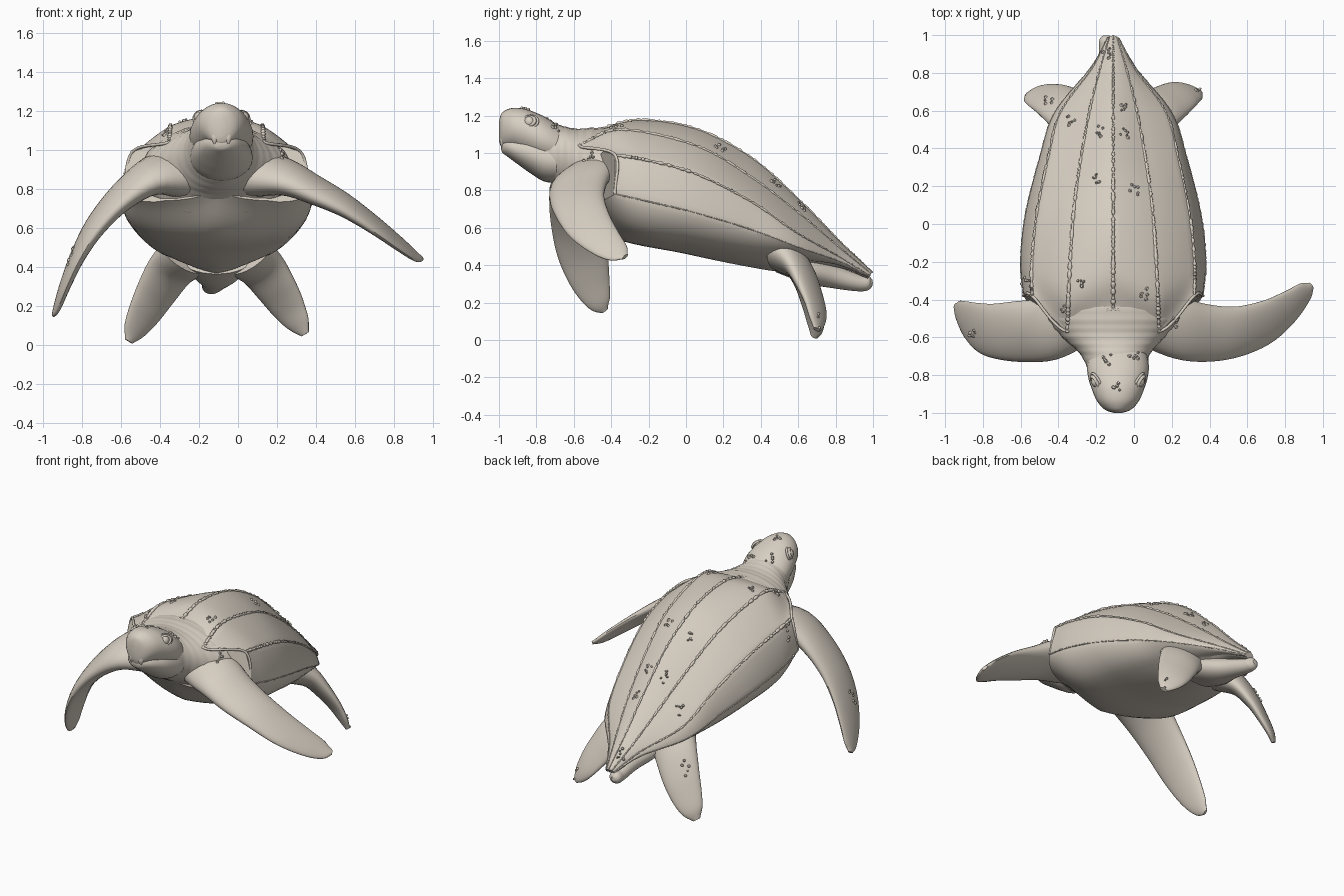
import bpy, bmesh, math, random
from mathutils import Vector
from mathutils.bvhtree import BVHTree

if "Cube" in bpy.data.objects:
    bpy.data.objects.remove(bpy.data.objects["Cube"])

random.seed(4)
CX = -0.11            # centre line of the body
all_verts, all_faces = [], []   # collected skin, used to seat the barnacles
tan = bpy.data.materials.new("tan_skin")
tan.diffuse_color = (.68, .62, .54, 1)
tan.use_nodes = True
tan.node_tree.nodes["Principled BSDF"].inputs["Base Color"].default_value = tan.diffuse_color


def make(name, verts, faces, angle=40, collect=True):
    bm = bmesh.new()
    vs = [bm.verts.new(v) for v in verts]
    for f in faces:
        bm.faces.new([vs[i] for i in f])
    bmesh.ops.recalc_face_normals(bm, faces=bm.faces)
    me = bpy.data.meshes.new(name)
    bm.to_mesh(me)
    bm.free()
    for p in me.polygons:
        p.use_smooth = True
    me.set_sharp_from_angle(angle=math.radians(angle))
    bpy.context.collection.objects.link(bpy.data.objects.new(name, me))
    if collect:
        o = len(all_verts)
        all_verts.extend(Vector(v) for v in verts)
        all_faces.extend([i + o for i in f] for f in faces)


def spline(pts, n):
    """Catmull-Rom resampling of tuples of any length."""
    out, m = [], len(pts) - 1
    for k in range(n + 1):
        t = k / n * m
        i = min(int(t), m - 1)
        t -= i
        p1, p2 = pts[i], pts[i + 1]
        p0 = pts[i - 1] if i else [2 * a - b for a, b in zip(p1, p2)]
        p3 = pts[i + 2] if i + 2 <= m else [2 * b - a for a, b in zip(p1, p2)]
        out.append([0.5 * (2 * b + (c - a) * t + (2 * a - 5 * b + 4 * c - d) * t * t
                    + (3 * b - a - 3 * c + d) * t ** 3) for a, b, c, d in zip(p0, p1, p2, p3)])
    return out


def skin(name, rings, **kw):
    n = len(rings[0])
    verts = [p for r in rings for p in r]
    faces = [(i * n + j, i * n + (j + 1) % n, (i + 1) * n + (j + 1) % n, (i + 1) * n + j)
             for i in range(len(rings) - 1) for j in range(n)]
    faces += [list(range(n)), list(range(len(verts) - n, len(verts)))]
    make(name, verts, faces, **kw)


def loft(name, stations, ref, n=32, seg=28, axis=None, wrinkle=0, jitter=0, **kw):
    """Elliptic loft through (x, y, z, half_width, half_thickness)."""
    st = spline(stations, n)
    rings = []
    for k, s in enumerate(st):
        a, b = st[max(k - 1, 0)], st[min(k + 1, n)]
        t = Vector(axis) if axis else Vector(b[:3]) - Vector(a[:3])
        t.normalize()
        u = Vector(ref)
        u = (u - t * u.dot(t)).normalized()
        v = t.cross(u)
        g = 1 + wrinkle * math.sin(k * 1.6) + random.uniform(-jitter, jitter)
        ra, rb = max(s[3], .003) * g, max(s[4], .003) * g
        rings.append([Vector(s[:3]) + u * ra * math.cos(w) + v * rb * math.sin(w)
                      for w in (math.tau * j / seg for j in range(seg))])
    skin(name, rings, **kw)


# Carapace and plastron: long guide curves from the keel round to the belly
GUIDES = [
    [(0, -.45, 1.13), (0, -.25, 1.175), (0, .05, 1.13), (0, .35, .975), (0, .62, .735), (0, .82, .53), (0, 1, .36)],
    [(.24, -.57, 1.04), (.235, -.35, 1.125), (.21, .05, 1.04), (.17, .35, .87), (.12, .62, .665), (.07, .82, .495), (.02, .99, .355)],
    [(.43, -.38, .99), (.43, -.2, .96), (.405, .05, .89), (.345, .35, .74), (.28, .59, .575), (.115, .82, .445), (.03, .985, .345)],
    [(.475, -.38, .78), (.49, -.2, .74), (.465, .05, .68), (.39, .35, .59), (.31, .59, .50), (.125, .82, .42), (.03, .98, .34)],
    [(.26, -.54, .74), (.335, -.28, .575), (.32, .04, .515), (.26, .35, .46), (.17, .55, .43), (.07, .8, .405), (.015, .975, .335)],
    [(0, -.62, .79), (0, -.42, .56), (0, .0, .46), (0, .34, .39), (0, .54, .365), (0, .8, .39), (0, .97, .33)]]
BULGE = [.012, .012, .012, .04, .018]
ROWS, SUB = 48, 6
guides = [spline(g, ROWS) for g in GUIDES]
rings = []
for k in range(ROWS + 1):
    zc = (guides[0][k][2] + guides[5][k][2]) / 2
    fade = 1 - k / ROWS * .8
    half = []
    for i in range(5):
        a, b = Vector(guides[i][k]), Vector(guides[i + 1][k])
        for j in range(SUB):
            s = j / SUB
            p = a.lerp(b, s)
            out = Vector((p.x, 0, p.z - zc)).normalized()
            half.append(p + out * BULGE[i] * fade * 4 * s * (1 - s))
    half.append(Vector(guides[5][k]))
    ring = half + [Vector((-p.x, p.y, p.z)) for p in reversed(half[1:-1])]
    rings.append([p + Vector((CX, 0, 0)) for p in ring])
skin("shell", rings, angle=28)

# Serrated ridges along the shell
for i, r in ((0, .010), (1, .010), (2, .009), (3, .004)):
    for sign in ((1,) if i == 0 else (1, -1)):
        path = [(CX + sign * p[0], p[1], p[2], r * (1 - k / 75), r * (1 - k / 75))
                for k, p in enumerate(guides[i])]
        loft("shell_ridge", path, (1, 0, 0), n=200, seg=6, jitter=.5, angle=60, collect=False)

# Raised front rim of the shell
rim = [(CX + s * g[0][0], g[0][1], g[0][2], .008, .008)
       for s, gs in ((-1, GUIDES[3:0:-1]), (1, GUIDES[0:4])) for g in gs]
loft("shell_front_rim", rim, (0, 1, .3), n=60, seg=10, collect=False)

# Chest and folded neck
X, Y = (1, 0, 0), (0, -1, 0)
loft("neck_and_chest", [(CX, -.28, .89, .40, .23), (CX, -.47, .885, .38, .25), (CX, -.59, .94, .28, .19),
                        (-.10, -.69, .985, .185, .168), (-.09, -.80, 1.04, .14, .14)],
     X, n=40, axis=Y, wrinkle=.006)

# Head and lower jaw; the crease between them is the mouth
HX = -.085
loft("head", [(HX, -.64, 1.02, .14, .10), (HX, -.74, 1.06, .163, .125), (HX, -.81, 1.09, .158, .128),
              (HX, -.87, 1.115, .14, .123), (HX, -.93, 1.13, .115, .11), (HX, -.97, 1.125, .085, .10),
              (HX, -.99, 1.12, .055, .085), (HX, -1.0, 1.115, .02, .05)], X, axis=Y)
loft("lower_jaw", [(HX, -.64, .95, .16, .11), (HX, -.75, .965, .16, .12), (HX, -.83, .995, .145, .105),
                   (HX, -.90, 1.015, .115, .075), (HX, -.95, 1.03, .085, .053), (HX, -.98, 1.035, .05, .035),
                   (HX, -.99, 1.035, .015, .015)], X, axis=Y)

for s in (-1, 1):
    # Pointed beak cusps
    loft("beak_cusp", [(HX + s * .03, -.965, 1.10, .032, .025), (HX + s * .034, -.98, 1.06, .02, .016),
                       (HX + s * .036, -.985, 1.03, .003, .003)], X, n=10, seg=12, collect=False)
    # Eye with lid rings round it
    nrm = Vector((s * .8, -.45, .35)).normalized()
    c = Vector((HX + s * .110, -.835, 1.165))
    bpy.ops.mesh.primitive_uv_sphere_add(segments=20, ring_count=12, radius=.032, location=c)
    bpy.context.object.name = "eye"
    bpy.ops.object.shade_smooth()
    for w, rad, lift in ((.036, .010, .012), (.050, .007, .002)):
        bpy.ops.mesh.primitive_torus_add(major_segments=28, minor_segments=8, major_radius=w, minor_radius=rad,
                                         location=c + nrm * lift, rotation=nrm.to_track_quat('Z', 'Y').to_euler())
        bpy.context.object.name = "eyelid"
        bpy.context.object.scale.y = .75
        bpy.ops.object.shade_smooth()

# Front flippers, posed differently
loft("front_flipper_right", [(.08, -.48, .88, .17, .12), (.25, -.555, .855, .165, .085), (.4, -.58, .79, .155, .065),
                             (.55, -.57, .715, .14, .05), (.7, -.52, .615, .125, .036), (.82, -.44, .525, .098, .027),
                             (.90, -.365, .465, .065, .02), (.94, -.325, .445, .02, .010)], (0, 1, .3))
loft("front_flipper_left", [(-.3, -.48, .88, .17, .12), (-.45, -.555, .86, .17, .09), (-.6, -.57, .755, .165, .065),
                            (-.73, -.57, .61, .15, .05), (-.82, -.55, .46, .135, .037), (-.885, -.51, .31, .105, .028),
                            (-.925, -.465, .20, .065, .02), (-.945, -.435, .155, .02, .010)], (0, 1, .3))

# Rear flippers, one each side of the tail
for name, s, path in (
        ("right", -1, [(.05, .53, .455), (.13, .605, .38), (.20, .655, .28), (.26, .69, .185), (.31, .70, .11), (.345, .70, .055)]),
        ("left", 1, [(-.27, .53, .455), (-.35, .605, .375), (-.42, .655, .265), (-.48, .68, .16), (-.53, .69, .075), (-.56, .685, .018)])):
    sizes = [(.15, .10), (.135, .062), (.12, .043), (.10, .031), (.07, .023), (.025, .013)]
    loft("rear_flipper_" + name, [p + q for p, q in zip(path, sizes)], (s * .6, .5, -.4))

# Tail
loft("tail", [(CX, .5, .43, .17, .07), (CX, .66, .375, .13, .075), (-.12, .8, .335, .075, .06),
              (-.135, .92, .305, .05, .045), (-.145, .975, .305, .04, .038), (-.145, .998, .305, .015, .015)], X)

# Barnacle clusters seated on the skin
tree = BVHTree.FromPolygons(all_verts, all_faces)
SPOTS = [(-.33, .55), (-.18, .49), (-.06, .63), (-.05, .48), (-.2, .24), (0, .18), (-.28, -.3), (.06, -.37),
         (-.14, .9), (-.57, -.3), (-.36, -.46), (-.45, .65), (.23, -.52), (-.85, -.58), (.35, .7),
         (-.14, -.72), (-.09, -.86), (0, -.69)]
for x, y in SPOTS:
    bm = bmesh.new()
    for k in range(6):
        hit, nrm, _, _ = tree.ray_cast(Vector((x + random.uniform(-.025, .025), y + random.uniform(-.03, .03), 2)),
                                       Vector((0, 0, -1)))
        if hit is None:
            continue
        r = random.uniform(.007, .013)
        q = nrm if nrm.z > 0 else -nrm
        mat = q.to_track_quat('Z', 'Y').to_matrix().to_4x4()
        mat.translation = hit + q * .002
        bmesh.ops.create_cone(bm, cap_ends=True, segments=10, radius1=r, radius2=r * .5, depth=.016, matrix=mat)
    me = bpy.data.meshes.new("barnacles")
    bm.to_mesh(me)
    bm.free()
    bpy.context.collection.objects.link(bpy.data.objects.new("barnacles", me))

for ob in bpy.data.objects:
    ob.data.materials.append(tan)
